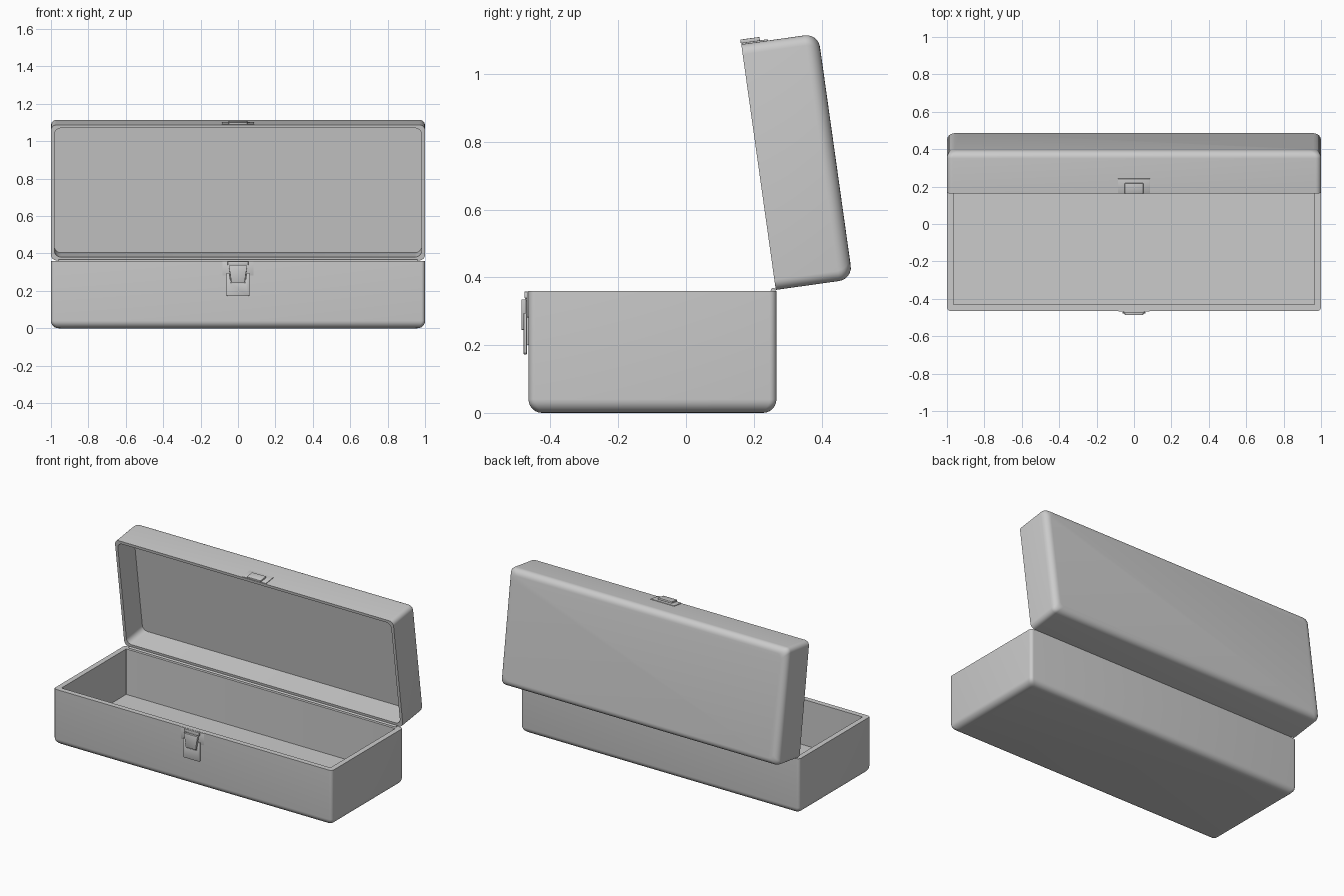
import bpy, bmesh
from math import sin, cos, pi, radians
from mathutils import Matrix

if "Cube" in bpy.data.objects:
    bpy.data.objects.remove(bpy.data.objects["Cube"])

Y0, Y1 = -0.465, 0.267            # front and back of the base
CY, HY = (Y0 + Y1) / 2, (Y1 - Y0) / 2


def finish(bm, name, matrix=None):
    bmesh.ops.recalc_face_normals(bm, faces=bm.faces)
    me = bpy.data.meshes.new(name)
    bm.to_mesh(me)
    bm.free()
    ob = bpy.data.objects.new(name, me)
    bpy.context.collection.objects.link(ob)
    if matrix:
        ob.matrix_world = matrix
    bpy.context.view_layer.objects.active = ob
    ob.select_set(True)
    bpy.ops.object.shade_smooth_by_angle(angle=radians(35))
    ob.select_set(False)
    return ob


def ring(bm, cy, inset, z, r, seg=6):
    """Rounded rectangle, shrunk by inset, at height z."""
    hx, hy = 1 - inset - r, HY - inset - r
    verts = []
    for k, (sx, sy) in enumerate(((1, 1), (-1, 1), (-1, -1), (1, -1))):
        for i in range(seg + 1):
            a = (k + i / seg) * pi / 2
            verts.append(bm.verts.new((sx * hx + r * cos(a), cy + sy * hy + r * sin(a), z)))
    return verts


def shell(name, cy, profile, matrix=None):
    """Tray lofted through (inset, z, corner radius) rings, closed at both ends."""
    bm = bmesh.new()
    rings = [ring(bm, cy, *p) for p in profile]
    for a, b in zip(rings, rings[1:]):
        n = len(a)
        for i in range(n):
            bm.faces.new((a[i], a[(i + 1) % n], b[(i + 1) % n], b[i]))
    bm.faces.new(rings[0])
    bm.faces.new(rings[-1])
    return finish(bm, name, matrix)


def fillet(z, r, up, corner, n=6):
    """Rings rounding from a flat outer face at z into the outer wall."""
    return [(r * (1 - sin(t)), z + up * r * (1 - cos(t)), corner)
            for t in (i / n * pi / 2 for i in range(n + 1))]


def plate(name, pts, y_back, y_front, matrix=None, bevel=0.002):
    """Front-facing plate from an (x, z) outline."""
    bm = bmesh.new()
    f = bm.faces.new([bm.verts.new((x, y_back, z)) for x, z in pts])
    ext = bmesh.ops.extrude_face_region(bm, geom=[f])['geom']
    bmesh.ops.translate(bm, vec=(0, y_front - y_back, 0),
                        verts=[v for v in ext if isinstance(v, bmesh.types.BMVert)])
    # extrude_face_region drops the first face, so close the back again
    bmesh.ops.holes_fill(bm, edges=[e for e in bm.edges if e.is_boundary])
    bmesh.ops.bevel(bm, geom=bm.edges[:], offset=bevel, segments=2, affect='EDGES', profile=0.5)
    return finish(bm, name, matrix)


def rect(x, z0, z1):
    return [(-x, z0), (x, z0), (x, z1), (-x, z1)]


# base tray with a thick floor
shell("base_tray", CY,
      fillet(0, 0.04, 1, 0.02)
      + [(0, 0.36, 0.02), (0.034, 0.36, 0.004), (0.034, 0.065, 0.004)])

# lid, built closed around the hinge line and swung open
swing = Matrix.Translation((0, Y1 - 0.002, 0.363)) @ Matrix.Rotation(radians(-82), 4, 'X')
shell("lid", -HY,
      fillet(0.229, 0.04, -1, 0.03)
      + [(0, 0, 0.03), (0.018, 0, 0.035), (0.018, 0.165, 0.035)], swing)

# hinge rod
bm = bmesh.new()
bmesh.ops.create_cone(bm, cap_ends=True, segments=16, radius1=0.007, radius2=0.007, depth=1.92,
                      matrix=Matrix.Translation((0, 0.257, 0.362)) @ Matrix.Rotation(pi / 2, 4, 'Y'))
finish(bm, "hinge_rod")

# latch on the front of the base: thin mount, U-shaped lever, tapered tongue
plate("latch_mount", rect(0.083, 0.282, 0.359), Y0 + 0.002, Y0 - 0.004, None, 0.001)
plate("latch_back_plate", rect(0.04, 0.2, 0.34), Y0 + 0.002, Y0 - 0.008)
plate("latch_top_flange", rect(0.055, 0.338, 0.358), Y0 + 0.002, Y0 - 0.012)
plate("latch_lever", [(-0.056, 0.172), (0.056, 0.172), (0.062, 0.178), (0.062, 0.295), (0.046, 0.295),
                      (0.038, 0.24), (-0.038, 0.24), (-0.046, 0.295), (-0.062, 0.295),
                      (-0.062, 0.178)], Y0 - 0.005, Y0 - 0.014)
plate("latch_tongue", [(-0.036, 0.245), (0.036, 0.245), (0.042, 0.29), (0.05, 0.335), (-0.05, 0.335),
                       (-0.042, 0.29)], Y0 - 0.006, Y0 - 0.021)

# catch on the front edge of the lid
F = -2 * HY
plate("catch_plate", rect(0.085, 0.002, 0.08), F + 0.002, F - 0.004, swing, 0.0015)
plate("catch_hook", rect(0.05, -0.001, 0.056), F - 0.002, F - 0.014, swing)
